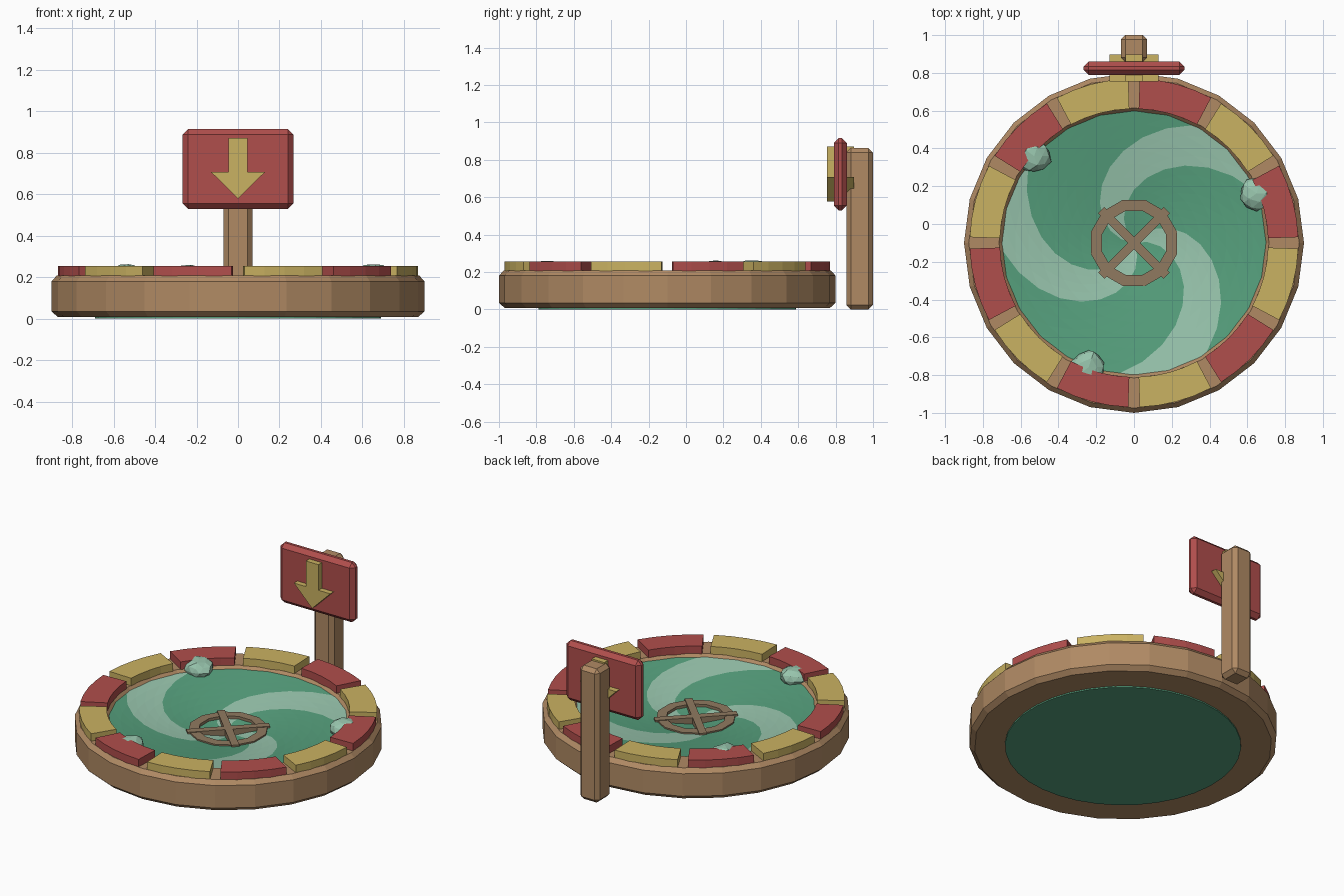
import bpy, bmesh, math, random
from mathutils import Vector

random.seed(4)
if "Cube" in bpy.data.objects:
    bpy.data.objects.remove(bpy.data.objects["Cube"])

CENTRE = Vector((0, -0.1, 0))   # middle of the pool


def material(name, srgb):
    lin = [((c / 255 + 0.055) / 1.055) ** 2.4 for c in srgb] + [1]
    m = bpy.data.materials.new(name)
    m.use_nodes = True
    m.diffuse_color = lin
    m.node_tree.nodes["Principled BSDF"].inputs["Base Color"].default_value = lin
    return m


WOOD = material("wood", (176, 138, 100))
DRAIN = material("drain_wood", (144, 122, 96))
RED = material("red_paint", (176, 78, 76))
YELLOW = material("yellow_paint", (202, 178, 98))
WATER = material("water_green", (86, 160, 125))
FOAM = material("pale_foam", (152, 197, 173))


def finish(name, bm, *mats):
    bmesh.ops.recalc_face_normals(bm, faces=bm.faces)
    mesh = bpy.data.meshes.new(name)
    bm.to_mesh(mesh)
    bm.free()
    for m in mats:
        mesh.materials.append(m)
    obj = bpy.data.objects.new(name, mesh)
    bpy.context.scene.collection.objects.link(obj)
    return obj


def polar(r, degrees, z):
    a = math.radians(degrees)
    return CENTRE + Vector((r * math.cos(a), r * math.sin(a), z))


def sweep(name, profile, start, end, steps, mat):
    """Turn a closed (radius, height) profile around the pool centre."""
    bm = bmesh.new()
    full = end - start >= 360
    count = steps if full else steps + 1
    rows = [[bm.verts.new(polar(r, start + (end - start) * i / steps, z)) for r, z in profile]
            for i in range(count)]
    n = len(profile)
    for i in range(steps):
        a, b = rows[i], rows[(i + 1) % count]
        for j in range(n):
            k = (j + 1) % n
            bm.faces.new((a[j], b[j], b[k], a[k]))
    if not full:
        bm.faces.new(rows[0])
        bm.faces.new(rows[-1])
    return finish(name, bm, mat)


def box(name, low, high, mat, bevel=0, turn=0):
    low, high = Vector(low), Vector(high)
    bm = bmesh.new()
    bmesh.ops.create_cube(bm, size=1)
    bmesh.ops.scale(bm, vec=high - low, verts=bm.verts)
    if bevel:
        bmesh.ops.bevel(bm, geom=bm.edges[:], offset=bevel, segments=1, affect='EDGES')
    obj = finish(name, bm, mat)
    obj.location = (low + high) / 2
    obj.rotation_euler.z = math.radians(turn)
    return obj


# Wooden rim with chamfered edges
sweep("pool_rim", [(0.69, 0.008), (0.87, 0.008), (0.9, 0.035), (0.9, 0.18),
                   (0.875, 0.207), (0.715, 0.207), (0.69, 0.18)], 0, 360, 24, WOOD)

# Alternating painted blocks around the rim
for k in range(12):
    sweep(f"rim_block_{k + 1}", [(0.71, 0.2), (0.87, 0.2), (0.87, 0.255), (0.71, 0.255)],
          k * 30 + 2, k * 30 + 28, 4, YELLOW if k % 2 else RED)

# Funnel of water: twisted rings, every third of the circle carries a foam arm
bm = bmesh.new()
SEGS, RINGS, RIM = 36, 10, 0.7
rings = []
for i in range(RINGS):
    r = RIM * (1 - i / RINGS)
    z = 0.09 + 0.1 * r / RIM
    rings.append([bm.verts.new(polar(r, 23 + 160 * (RIM - r) + s * 10, z)) for s in range(SEGS)])
tip = bm.verts.new(polar(0, 0, 0.09))
base = [bm.verts.new(polar(0.69, 23 + s * 10, 0)) for s in range(SEGS)]
for s in range(SEGS):
    t = (s + 1) % SEGS
    arm = 1 if s % 12 < 4 else 0
    for a, b in zip(rings, rings[1:]):
        bm.faces.new((a[s], a[t], b[t], b[s])).material_index = arm
    bm.faces.new((rings[-1][s], rings[-1][t], tip)).material_index = arm
    bm.faces.new((base[s], base[t], rings[0][t], rings[0][s]))
bm.faces.new(base)
finish("whirlpool_water", bm, WATER, FOAM)

# Drain ring with crossed bars
sweep("drain_ring", [(0.175, 0.09), (0.235, 0.09), (0.235, 0.132), (0.175, 0.132)],
      15, 375, 12, DRAIN)
for side, turn in (("left", 45), ("right", -45)):
    box(f"drain_bar_{side}", (-0.245, -0.123, 0.095), (0.245, -0.077, 0.136), DRAIN, turn=turn)

# Lumps of foam splashing on the rim
for k, angle in enumerate((22, 139, 250)):
    bm = bmesh.new()
    bmesh.ops.create_icosphere(bm, subdivisions=2, radius=1)
    for v in bm.verts:
        v.co *= random.uniform(0.9, 1.08)
        v.co = Vector((v.co.x * 0.09, v.co.y * 0.09, v.co.z * 0.06))
    finish(f"foam_lump_{k + 1}", bm, FOAM).location = polar(0.7, angle, 0.205)

# Sign post and board
box("sign_post", (-0.07, 0.857, 0), (0.07, 1, 0.862), WOOD, 0.024)
box("sign_board", (-0.267, 0.79, 0.53), (0.267, 0.86, 0.915), RED, 0.026)

# Arrow running through the board
half = [(0.045, 0.872), (0.045, 0.707), (0.13, 0.707), (0, 0.578)]
outline = half + [(-x, z) for x, z in reversed(half[:-1])]
bm = bmesh.new()
face = bm.faces.new([bm.verts.new((x, 0.755, z)) for x, z in outline])
grown = bmesh.ops.extrude_face_region(bm, geom=[face], use_keep_orig=True)
bmesh.ops.translate(bm, vec=(0, 0.142, 0),
                    verts=[g for g in grown["geom"] if isinstance(g, bmesh.types.BMVert)])
finish("sign_arrow", bm, YELLOW)
